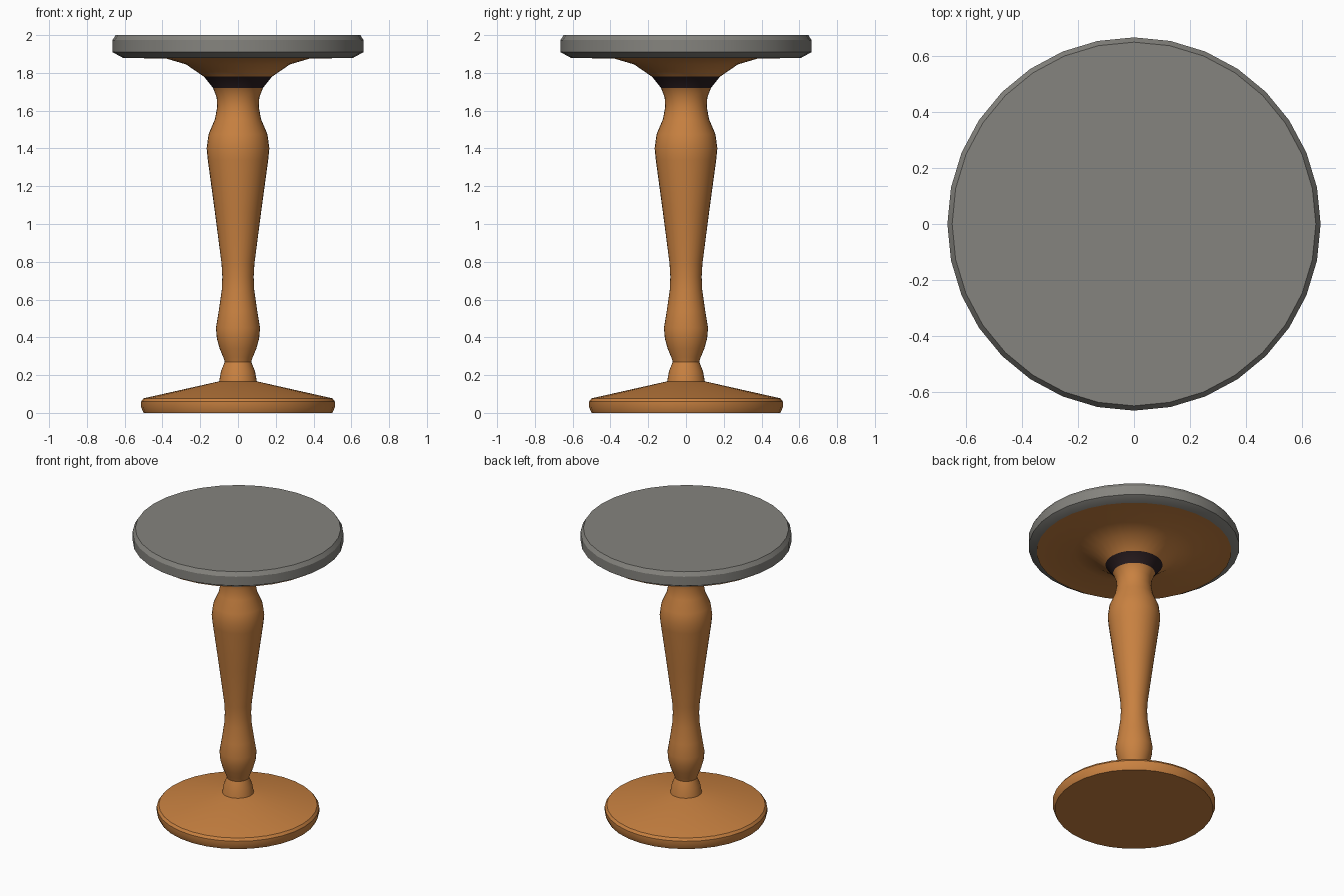
import bpy
import bmesh
import math

cube = bpy.data.objects.get("Cube")
if cube:
    bpy.data.objects.remove(cube, do_unlink=True)

SIDES = 32


def material(name, rgb):
    m = bpy.data.materials.new(name)
    m.use_nodes = True
    m.diffuse_color = (*rgb, 1)
    m.node_tree.nodes["Principled BSDF"].inputs["Base Color"].default_value = (*rgb, 1)
    return m


def lathe(name, profile, materials, rule=None):
    """Turn a bottom-to-top (radius, z) profile round z, closing both ends."""
    bm = bmesh.new()
    rings = []
    for r, z in profile:
        angles = [2 * math.pi * i / SIDES for i in range(SIDES)]
        rings.append([bm.verts.new((r * math.cos(a), r * math.sin(a), z)) for a in angles])
    for low, high in zip(rings, rings[1:]):
        for i in range(SIDES):
            j = (i + 1) % SIDES
            bm.faces.new((low[i], low[j], high[j], high[i]))
    bm.faces.new(rings[0][::-1])
    bm.faces.new(rings[-1])
    if rule:
        for f in bm.faces:
            f.material_index = rule(f.calc_center_median().z)
    mesh = bpy.data.meshes.new(name)
    bm.to_mesh(mesh)
    bm.free()
    for m in materials:
        mesh.materials.append(m)
    obj = bpy.data.objects.new(name, mesh)
    bpy.context.collection.objects.link(obj)
    bpy.ops.object.select_all(action="DESELECT")
    obj.select_set(True)
    bpy.context.view_layer.objects.active = obj
    bpy.ops.object.shade_smooth_by_angle(angle=math.radians(30))
    return obj


wood = material("warm wood", (0.58, 0.22, 0.052))
dark = material("dark collar", (0.022, 0.012, 0.014))
stone = material("grey stone", (0.235, 0.23, 0.21))

# Round foot with a shallow cone on top
lathe("foot", [(0.50, 0), (0.513, 0.03), (0.513, 0.06), (0.50, 0.077), (0.10, 0.167)], [wood])

# Turned column, flaring out under the top, with a dark collar
column = [
    (0.10, 0.165), (0.09, 0.22), (0.07, 0.27), (0.078, 0.295), (0.097, 0.34),
    (0.112, 0.395), (0.117, 0.45), (0.102, 0.54), (0.086, 0.65), (0.083, 0.72),
    (0.087, 0.79), (0.122, 1.06), (0.16, 1.34), (0.166, 1.40), (0.156, 1.475),
    (0.122, 1.555), (0.11, 1.62), (0.113, 1.67), (0.132, 1.72), (0.18, 1.78),
    (0.275, 1.845), (0.38, 1.876), (0.615, 1.879),
]
lathe("column", column, [wood, dark], lambda z: int(1.72 < z < 1.78))

# Bevelled round slab
lathe("table_top", [(0.61, 1.88), (0.665, 1.91), (0.665, 1.973), (0.648, 2.0)], [stone])
